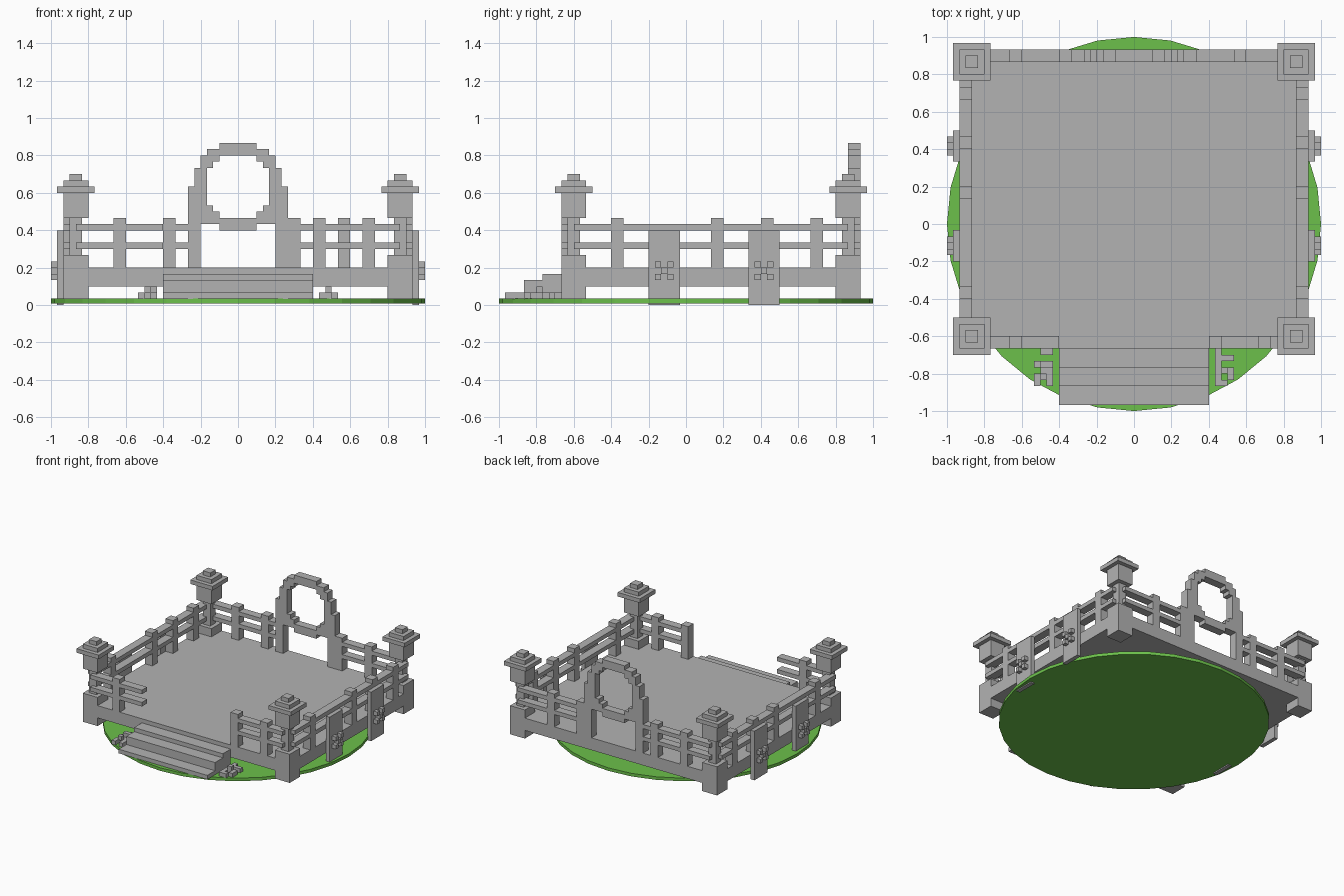
import bpy
import bmesh
from mathutils import Matrix, Vector

cube = bpy.data.objects.get("Cube")
if cube:
    bpy.data.objects.remove(cube, do_unlink=True)


def material(name, colour):
    mat = bpy.data.materials.new(name)
    mat.use_nodes = True
    mat.diffuse_color = colour
    mat.node_tree.nodes["Principled BSDF"].inputs["Base Color"].default_value = colour
    return mat


STONE = material("stone grey", (0.45, 0.45, 0.45, 1))
GRASS = material("grass green", (0.15, 0.53, 0.07, 1))


def finish(name, bm, mat):
    mesh = bpy.data.meshes.new(name)
    bm.to_mesh(mesh)
    bm.free()
    mesh.materials.append(mat)
    obj = bpy.data.objects.new(name, mesh)
    bpy.context.collection.objects.link(obj)
    return obj


def blocks(name, boxes):
    """One object from boxes given as (x0, x1, y0, y1, z0, z1)."""
    bm = bmesh.new()
    for x0, x1, y0, y1, z0, z1 in boxes:
        centre = Vector((x0 + x1, y0 + y1, z0 + z1)) / 2
        size = Matrix.Diagonal((abs(x1 - x0), abs(y1 - y0), abs(z1 - z0), 1))
        bmesh.ops.create_cube(bm, size=1, matrix=Matrix.Translation(centre) @ size)
    return finish(name, bm, STONE)


U = 1 / 30            # block unit
EDGE = 28 * U         # outer face of the deck
INNER = 26 * U        # inner face of the fences
FRONT = -20 * U
GROUND = U
DECK = 6 * U

# Round lawn
bm = bmesh.new()
bmesh.ops.create_cone(bm, cap_ends=True, segments=32, radius1=1, radius2=1,
                      depth=0.025, matrix=Matrix.Translation((0, 0, 0.0215)))
finish("lawn", bm, GRASS)

# Deck and steps
blocks("deck", [(-EDGE, EDGE, FRONT, EDGE, 3 * U, DECK)])
blocks("steps", [(-0.4, 0.4, FRONT - 3 * (i + 1) * U, FRONT - 3 * i * U, GROUND, top * U)
                 for i, top in enumerate((5, 4, 2))])

# Corner posts: base, thin neck, body and stepped cap, as (half width, bottom, top)
POST = ((2, 1, 8), (1, 8, 14), (2, 14, 18), (3, 18, 19), (2, 19, 20), (1, 20, 21))
for side, sx in (("left", 1), ("right", -1)):
    for end, y in (("front", -18 * U), ("back", INNER)):
        x = sx * INNER
        blocks(f"{end}_{side}_post",
               [(x - h * U, x + h * U, y - h * U, y + h * U, a * U, b * U)
                for h, a, b in POST])


def fence(name, start, end, pickets, near, far, along_x):
    """Two rails and some pickets along one axis, between faces near and far."""
    runs = [(start, end, z * U, (z + 1) * U) for z in (9, 12)]
    runs += [(p * U, (p + 2) * U, DECK, 14 * U) for p in pickets]
    blocks(name, [(a, b, near, far, z0, z1) if along_x else (near, far, a, b, z0, z1)
                  for a, b, z0, z1 in runs])


# Fences
fence("front_right_fence", -INNER, -0.4, (-20,), FRONT, -18 * U, True)
fence("front_left_fence", 0.4, INNER, (12, 20), FRONT, -18 * U, True)
fence("back_right_fence", -INNER, -8 * U, (-20, -12), INNER, EDGE, True)
fence("back_left_fence", 8 * U, INNER, (8, 16), INNER, EDGE, True)
for side, sx in (("left", 1), ("right", -1)):
    fence(f"{side}_fence", -18 * U, INNER, (-12, 4, 12, 20), sx * INNER, sx * EDGE, False)

# Round gate: mirrored columns (inner, outer, bottom, top) and centred bars
COLUMNS = ((6, 8, 6, 19), (5, 7, 15, 22), (5, 6, 13, 24), (4, 5, 13, 16),
           (4, 5, 22, 24), (3, 4, 13, 15), (3, 4, 23, 24))
BARS = ((3, 12, 13), (5, 13, 14), (5, 24, 25), (3, 25, 26))
gate = [(s * a * U, s * b * U, INNER, EDGE, z0 * U, z1 * U)
        for s in (-1, 1) for a, b, z0, z1 in COLUMNS]
gate += [(-h * U, h * U, INNER, EDGE, z0 * U, z1 * U) for h, z0, z1 in BARS]
blocks("round_gate", gate)

# Side panels, each with a small five-block flower
for side, sx in (("left", 1), ("right", -1)):
    for end, y in (("front", -3.5 * U), ("back", 12.5 * U)):
        blocks(f"{end}_{side}_panel",
               [(sx * EDGE, sx * 29 * U, y - 2.5 * U, y + 2.5 * U, 0, 12 * U)])
        blocks(f"{end}_{side}_flower",
               [(sx * 29 * U, sx * 30 * U, y + (i - 0.5) * U, y + (i + 0.5) * U,
                 (5 + j) * U, (6 + j) * U)
                for i in (-1, 0, 1) for j in (-1, 0, 1) if abs(i) == abs(j)])


# Small shrubs beside the steps, as unit blocks (x, y, z)
def shrub(name, cells):
    blocks(name, [(x * U, (x + 1) * U, y * U, (y + 1) * U, z * U, (z + 1) * U)
                  for x, y, z in cells])


shrub("right_shrub", [(-15, -21, 1), (-14, -21, 1), (-15, -23, 2), (-16, -23, 1),
                      (-14, -23, 2), (-15, -24, 1), (-14, -24, 1), (-16, -25, 1),
                      (-15, -25, 2), (-14, -25, 1), (-16, -26, 1), (-14, -26, 1)])
shrub("left_shrub", [(13, y, 1) for y in range(-26, -20)]
      + [(14, -22, 1), (14, -24, 1), (14, -24, 2), (15, -24, 1),
         (14, -26, 1), (15, -25, 1), (15, -22, 1)])
